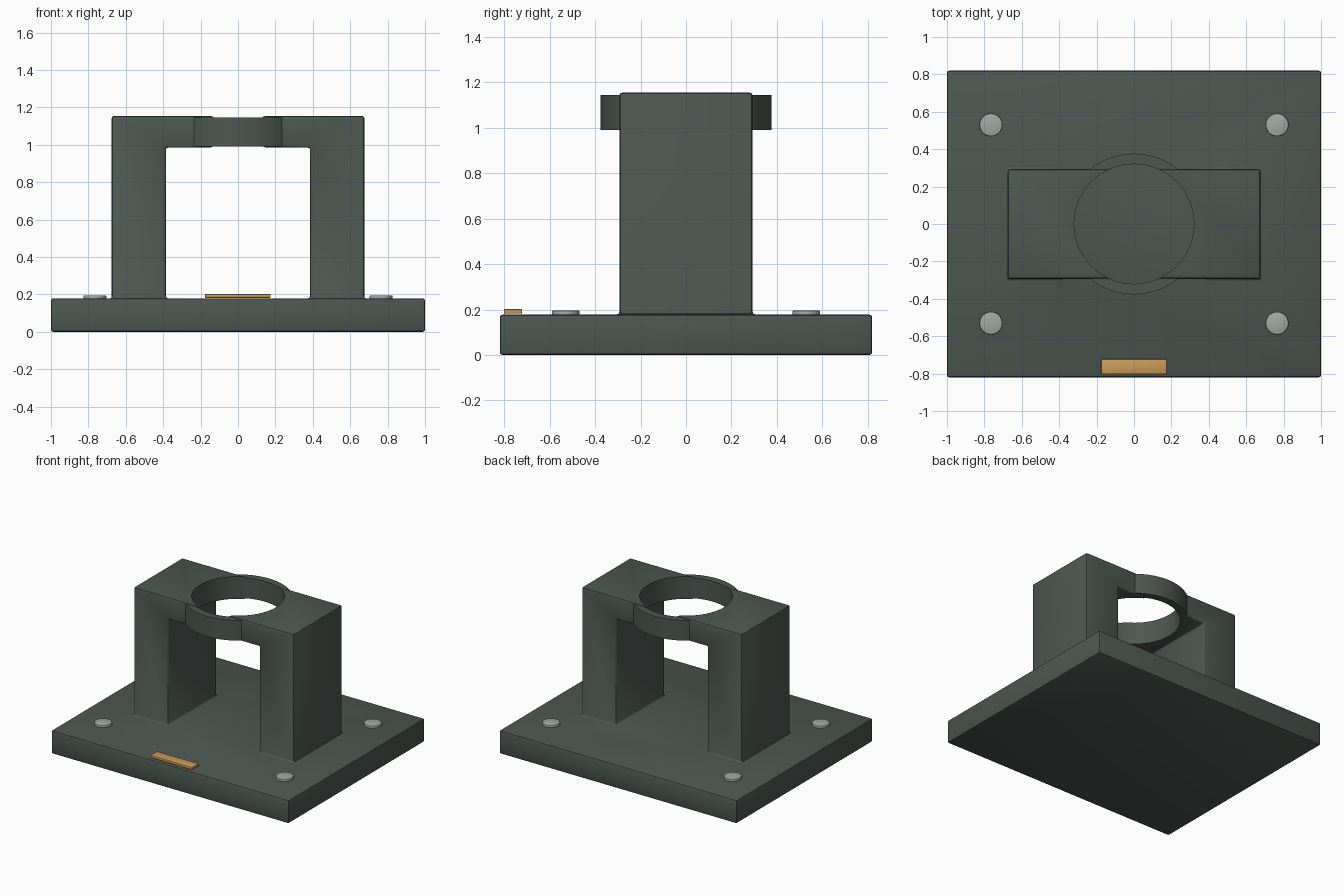
import bpy, bmesh, math
from mathutils import Matrix

if "Cube" in bpy.data.objects:
    bpy.data.objects.remove(bpy.data.objects["Cube"])


def material(name, rgb):
    m = bpy.data.materials.new(name)
    m.diffuse_color = (*rgb, 1)
    m.use_nodes = True
    m.node_tree.nodes["Principled BSDF"].inputs["Base Color"].default_value = m.diffuse_color
    return m


DARK = material("dark_paint", (0.075, 0.095, 0.083))
STEEL = material("steel", (0.36, 0.40, 0.37))
BRASS = material("brass", (0.60, 0.33, 0.10))


def finish(bm, name, mat):
    bmesh.ops.recalc_face_normals(bm, faces=bm.faces)
    me = bpy.data.meshes.new(name)
    bm.to_mesh(me)
    bm.free()
    ob = bpy.data.objects.new(name, me)
    bpy.context.collection.objects.link(ob)
    me.materials.append(mat)
    return ob


def box(name, lo, hi, mat):
    bm = bmesh.new()
    size = [b - a for a, b in zip(lo, hi)]
    mid = [(a + b) / 2 for a, b in zip(lo, hi)]
    bmesh.ops.create_cube(bm, size=1, matrix=Matrix.Translation(mid) @ Matrix.Diagonal((*size, 1)))
    return finish(bm, name, mat)


def cylinder(name, x, y, r, z0, z1, mat, sides):
    bm = bmesh.new()
    bmesh.ops.create_cone(bm, cap_ends=True, segments=sides, radius1=r, radius2=r, depth=z1 - z0,
                          matrix=Matrix.Translation((x, y, (z0 + z1) / 2)))
    return finish(bm, name, mat)


def activate(ob):
    bpy.ops.object.select_all(action='DESELECT')
    bpy.context.view_layer.objects.active = ob
    ob.select_set(True)


def apply_boolean(ob, other, op):
    m = ob.modifiers.new("bool", 'BOOLEAN')
    m.operation, m.object, m.solver = op, other, 'EXACT'
    activate(ob)
    bpy.ops.object.modifier_apply(modifier=m.name)
    bpy.data.objects.remove(other)


def bevel(ob, width, segments=2):
    m = ob.modifiers.new("bevel", 'BEVEL')
    m.width, m.segments, m.limit_method = width, segments, 'ANGLE'
    m.angle_limit = math.radians(40)
    activate(ob)
    bpy.ops.object.modifier_apply(modifier=m.name)


def smooth(ob):
    activate(ob)
    bpy.ops.object.shade_smooth_by_angle(angle=math.radians(35))


# Base plate fused with the portal-shaped bracket
body = box("base_and_bracket", (-1, -0.82, 0), (1, 0.82, 0.178), DARK)
profile = [(-0.675, 0.08), (-0.675, 1.155), (0.675, 1.155), (0.675, 0.08),
           (0.385, 0.08), (0.385, 0.985), (-0.385, 0.985), (-0.385, 0.08)]
bm = bmesh.new()
face = bm.faces.new([bm.verts.new((x, -0.293, z)) for x, z in profile])
ext = bmesh.ops.extrude_face_region(bm, geom=[face])
bmesh.ops.translate(bm, vec=(0, 0.586, 0), verts=[v for v in ext["geom"] if isinstance(v, bmesh.types.BMVert)])
apply_boolean(body, finish(bm, "portal", DARK), 'UNION')
bevel(body, 0.012)

# Bored collar through the top beam
apply_boolean(body, cylinder("boss", 0, 0, 0.376, 0.991, 1.145, DARK, 96), 'UNION')
apply_boolean(body, cylinder("bore", 0, 0, 0.32, 0.9, 1.3, DARK, 96), 'DIFFERENCE')
smooth(body)

# Bolt heads at the corners
for sx in (-1, 1):
    for sy in (-1, 1):
        side = ("front" if sy < 0 else "back") + ("_left" if sx < 0 else "_right")
        bolt = cylinder("bolt_" + side, sx * 0.765, sy * 0.53, 0.061, 0.17, 0.195, STEEL, 32)
        bevel(bolt, 0.004)
        smooth(bolt)

# Blank plate on the front edge
plate = box("name_plate", (-0.176, -0.802, 0.182), (0.174, -0.722, 0.202), BRASS)
bevel(plate, 0.004)
smooth(plate)
